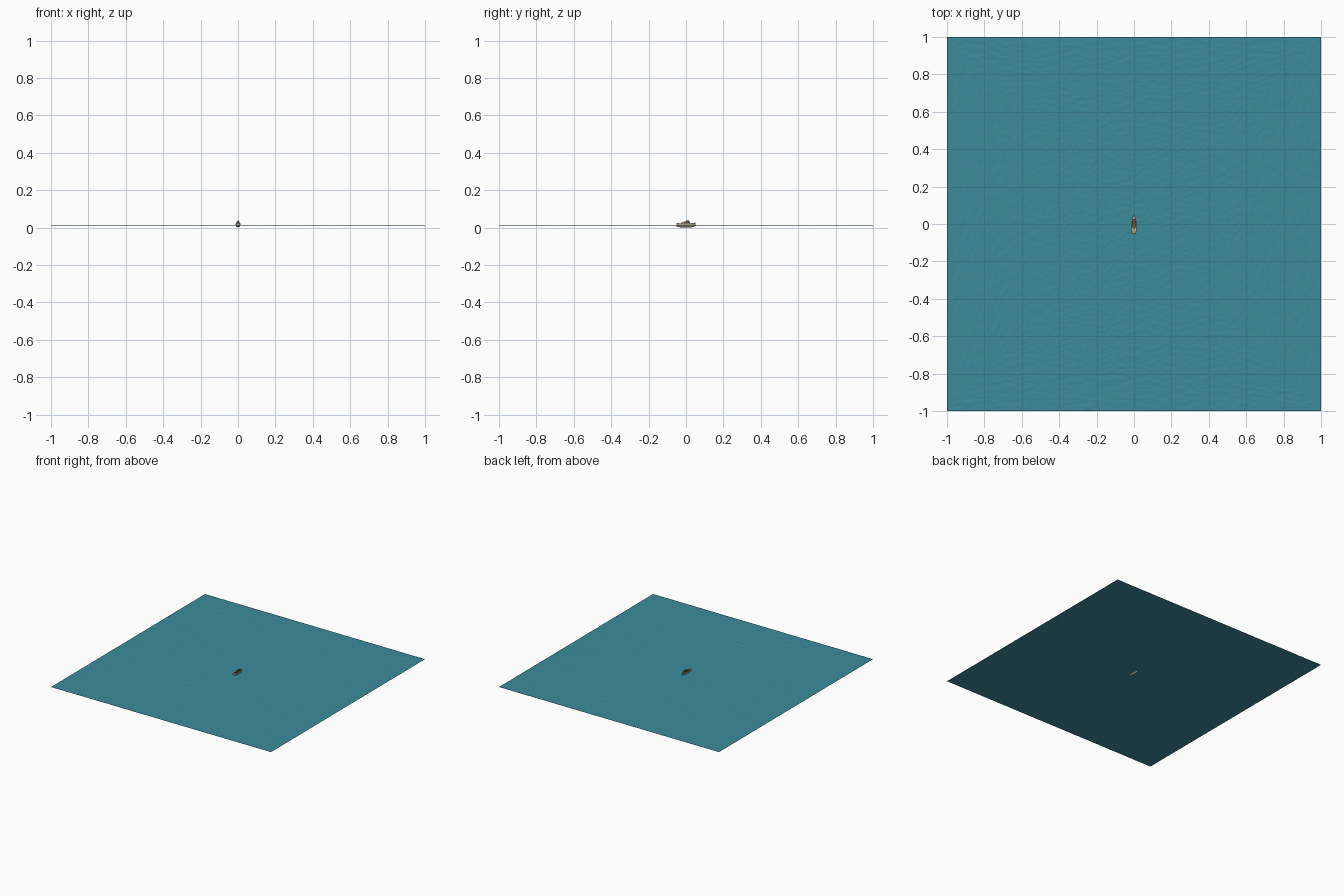
import bpy, bmesh, math
from mathutils import Vector, noise

if "Cube" in bpy.data.objects:
    bpy.data.objects.remove(bpy.data.objects["Cube"])


def material(name, rgb):
    m = bpy.data.materials.new(name)
    m.diffuse_color = (*rgb, 1)
    m.use_nodes = True
    m.node_tree.nodes["Principled BSDF"].inputs["Base Color"].default_value = m.diffuse_color
    return m


WATER = material("water_teal", (0.045, 0.26, 0.33))
TAN = material("tan_planks", (0.50, 0.36, 0.20))
BROWN = material("brown_wood", (0.22, 0.11, 0.05))
PALE = material("pale_hull", (0.45, 0.40, 0.30))
DARK = material("dark_roof", (0.07, 0.07, 0.07))


def finish(bm, name, mat):
    bmesh.ops.recalc_face_normals(bm, faces=bm.faces)
    me = bpy.data.meshes.new(name)
    bm.to_mesh(me)
    bm.free()
    me.materials.append(mat)
    ob = bpy.data.objects.new(name, me)
    bpy.context.collection.objects.link(ob)
    return ob


def box(name, loc, size, mat):
    bm = bmesh.new()
    bmesh.ops.create_cube(bm, size=1)
    for v in bm.verts:
        v.co = Vector([c * s + l for c, s, l in zip(v.co, size, loc)])
    return finish(bm, name, mat)


# Rippled sea surface, ripples growing longer towards the rim
LEVEL = 0.010
bm = bmesh.new()
bmesh.ops.create_grid(bm, x_segments=240, y_segments=240, size=1)
for v in bm.verts:
    x, y = v.co.x, v.co.y
    r = max(abs(x), abs(y))
    stretch = 1 + 3 * max(0, r - 0.4)
    fx, fy = (60, 60 / stretch) if abs(x) > abs(y) else (60 / stretch, 60)
    v.co.z = LEVEL + 0.0011 * noise.noise(Vector((x * fx, y * fy, 0.3)))
me = bpy.data.meshes.new("sea_surface")
bm.to_mesh(me)
bm.free()
me.materials.append(WATER)
sea = bpy.data.objects.new("sea_surface", me)
bpy.context.collection.objects.link(sea)

# Boat hull: (y, half width, keel z, deck z) from stern to bow
STATIONS = [(-0.050, 0.0105, 0.006, 0.024), (-0.040, 0.0120, 0.002, 0.023),
            (-0.015, 0.0130, 0.000, 0.022), (0.015, 0.0125, 0.000, 0.022),
            (0.035, 0.0085, 0.002, 0.024), (0.050, 0.0008, 0.009, 0.026)]


def section(y, w, lo, hi):
    h = hi - lo
    half = [(w, hi), (w * 0.9, lo + h * 0.45), (w * 0.5, lo + h * 0.12)]
    return ([(x, y, z) for x, z in half] + [(0, y, lo)]
            + [(-x, y, z) for x, z in reversed(half)])


bm = bmesh.new()
rings = [[bm.verts.new(p) for p in section(*s)] for s in STATIONS]
for a, b in zip(rings, rings[1:]):
    for i in range(6):
        bm.faces.new((a[i], a[i + 1], b[i + 1], b[i]))
bm.faces.new(rings[0])
bm.faces.new(rings[-1])
hull = finish(bm, "hull", PALE)
shell = hull.modifiers.new("planking", 'SOLIDIFY')
shell.thickness = 0.0012
shell.offset = -1

# Deck planks inside the hull
bm = bmesh.new()
rows = [[bm.verts.new((s * w * 0.95, y, hi - 0.003)) for s in (-1, 1)]
        for y, w, lo, hi in STATIONS]
for a, b in zip(rows, rows[1:]):
    bm.faces.new((a[0], a[1], b[1], b[0]))
finish(bm, "deck", TAN)

# Cabin, roof, and fittings
box("cabin", (0, 0.004, 0.0255), (0.015, 0.036, 0.013), BROWN)
box("roof", (0, 0.004, 0.0328), (0.019, 0.043, 0.0016), BROWN)
box("roof_hatch", (0, 0.008, 0.0355), (0.008, 0.016, 0.004), DARK)
box("cabin_step", (0, -0.022, 0.0235), (0.012, 0.012, 0.007), BROWN)
box("stern_bench", (0, -0.042, 0.0225), (0.020, 0.006, 0.003), TAN)
for side in (-1, 1):
    for i, y in enumerate((-0.007, 0.004, 0.015)):
        box(f"cabin_window_{side}_{i}", (side * 0.0075, y, 0.0275),
            (0.0006, 0.007, 0.005), DARK)
